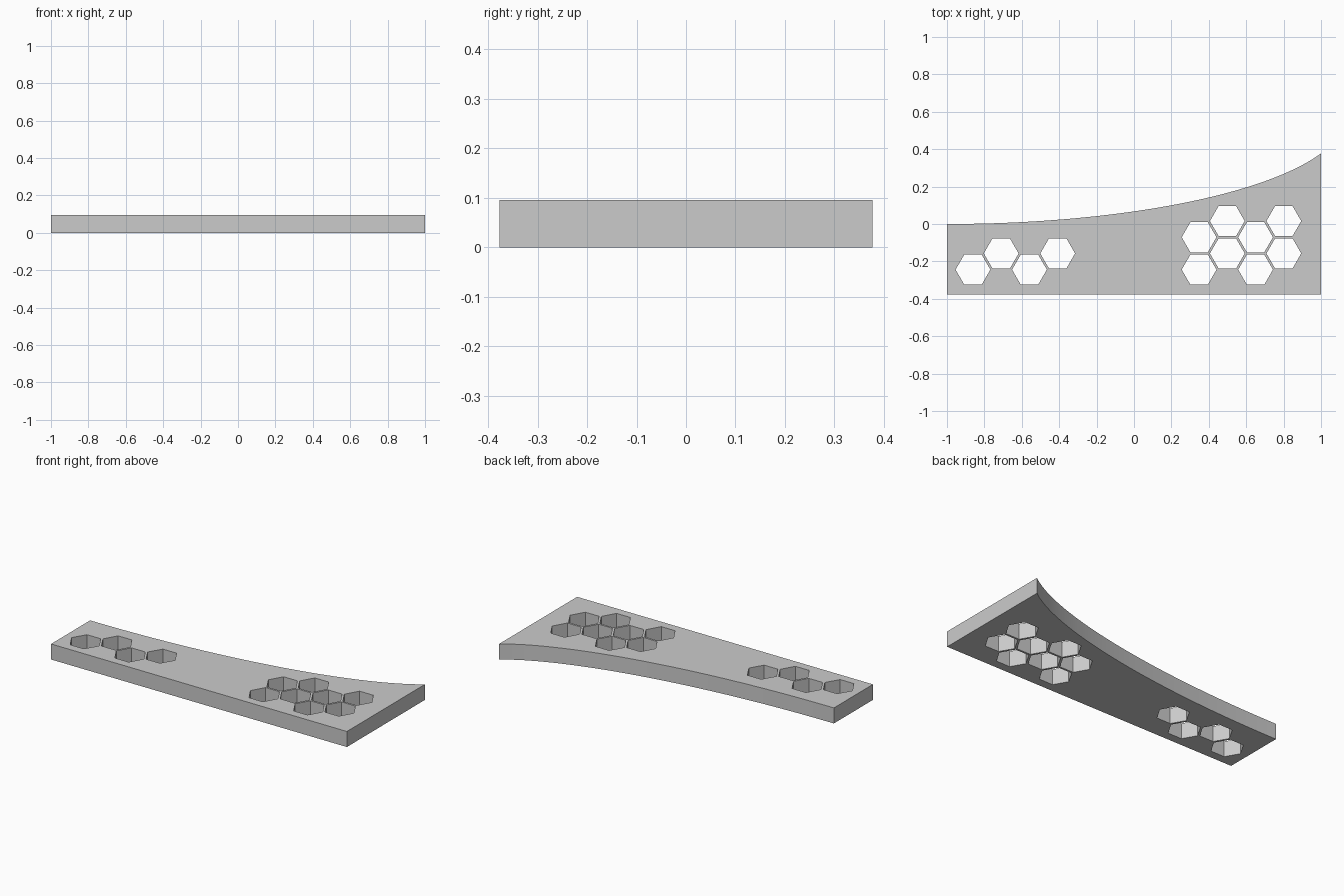
import bpy, bmesh, math

if "Cube" in bpy.data.objects:
    bpy.data.objects.remove(bpy.data.objects["Cube"])

THICK = 0.095
HEX_R = 0.093
PITCH_X, PITCH_Y = 0.151, 0.0866   # honeycomb column and half-row spacing

# Outline: straight front and ends, elliptical sweep along the back
def sweep(x):
    return 0.577 * (1 - math.sqrt(1 - 0.22 * (x + 1) ** 2))

N = 48
outline = [(-1, -0.377), (1, -0.377)]
outline += [(x, sweep(x)) for x in (1 - 2 * i / N for i in range(N + 1))]

# Hexagonal hole with flat front and back edges
def hexagon(cx, cy):
    return [(cx + HEX_R * math.cos(k * math.pi / 3),
             cy + HEX_R * math.sin(k * math.pi / 3)) for k in range(6)]

# Honeycomb cells as (column, half row) from the lower left cell of each group
small_group = [(0, 0), (1, 1), (2, 0), (3, 1)]
large_group = [(0, 0), (0, 2), (1, 1), (1, 3), (2, 0), (2, 2), (3, 1), (3, 3)]
holes = [hexagon(x0 + c * PITCH_X, -0.244 + r * PITCH_Y)
         for x0, cells in ((-0.861, small_group), (0.348, large_group))
         for c, r in cells]

# Filled profile with holes, extruded to the plate thickness
curve = bpy.data.curves.new("plate_profile", 'CURVE')
curve.dimensions = '2D'
curve.fill_mode = 'BOTH'
curve.extrude = THICK / 2
for pts in [outline] + holes:
    s = curve.splines.new('POLY')
    s.points.add(len(pts) - 1)
    for p, (x, y) in zip(s.points, pts):
        p.co = (x, y, 0, 1)
    s.use_cyclic_u = True
profile = bpy.data.objects.new("plate_profile", curve)
bpy.context.collection.objects.link(profile)
mesh = bpy.data.meshes.new_from_object(
    profile.evaluated_get(bpy.context.evaluated_depsgraph_get()))
bpy.data.objects.remove(profile)

# Weld caps to walls and stand the plate on the floor
bm = bmesh.new()
bm.from_mesh(mesh)
bmesh.ops.remove_doubles(bm, verts=bm.verts, dist=1e-4)
bmesh.ops.translate(bm, verts=bm.verts, vec=(0, 0, THICK / 2))
bmesh.ops.recalc_face_normals(bm, faces=bm.faces)
bm.to_mesh(mesh)
bm.free()

grey = bpy.data.materials.new("plain grey")
grey.diffuse_color = (0.6, 0.6, 0.6, 1)
grey.use_nodes = True
grey.node_tree.nodes["Principled BSDF"].inputs["Base Color"].default_value = grey.diffuse_color
mesh.materials.clear()
mesh.materials.append(grey)

plate = bpy.data.objects.new("perforated_plate", mesh)
bpy.context.collection.objects.link(plate)
bpy.context.view_layer.objects.active = plate
plate.select_set(True)
bpy.ops.object.shade_smooth_by_angle(angle=math.radians(30))
